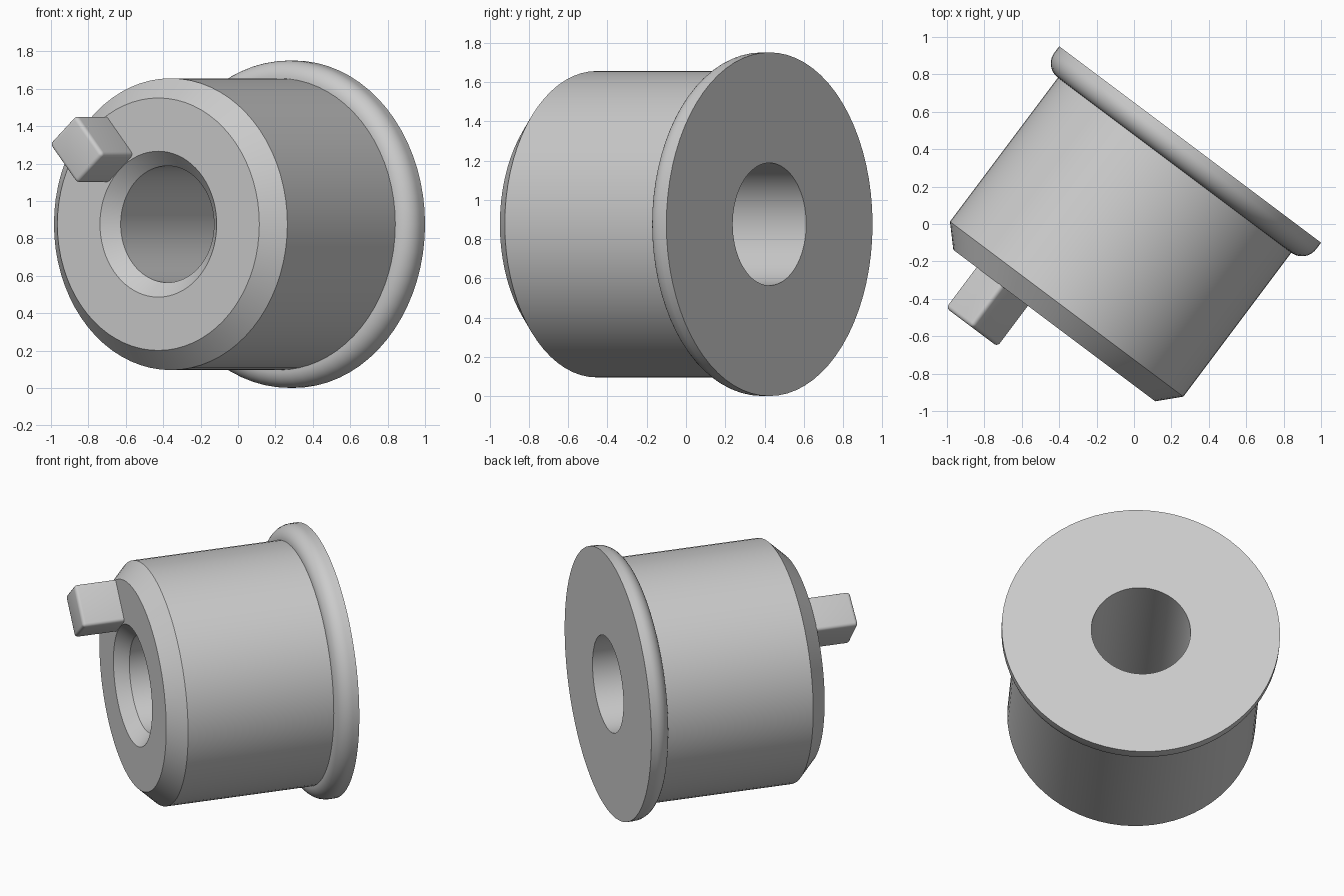
import bpy, bmesh, math
from mathutils import Matrix, Vector

if "Cube" in bpy.data.objects:
    bpy.data.objects.remove(bpy.data.objects["Cube"])

# Local frame: x = across, y = world up, z = bore axis pointing to the front
FRAME = Matrix(((0.8, 0, -0.6, 0.30),
                (-0.6, 0, -0.8, 0.425),
                (0, 1, 0, 0.876),
                (0, 0, 0, 1)))
SEGMENTS = 72


def finish(name, bm, angle):
    bmesh.ops.recalc_face_normals(bm, faces=bm.faces)
    mesh = bpy.data.meshes.new(name)
    bm.to_mesh(mesh)
    bm.free()
    ob = bpy.data.objects.new(name, mesh)
    bpy.context.collection.objects.link(ob)
    ob.matrix_world = FRAME
    bpy.ops.object.select_all(action='DESELECT')
    ob.select_set(True)
    bpy.context.view_layer.objects.active = ob
    bpy.ops.object.shade_smooth_by_angle(angle=math.radians(angle))
    return ob


def lathe(name, profile):
    """Revolve a closed (radius, depth) outline around local z."""
    bm = bmesh.new()
    rings = []
    for i in range(SEGMENTS):
        a = math.tau * i / SEGMENTS
        rings.append([bm.verts.new((r * math.cos(a), r * math.sin(a), d)) for r, d in profile])
    n = len(profile)
    for i in range(SEGMENTS):
        p, q = rings[i], rings[(i + 1) % SEGMENTS]
        for j in range(n):
            k = (j + 1) % n
            bm.faces.new((p[j], q[j], q[k], p[k]))
    return finish(name, bm, 30)


# Bushing: flange with rounded rim, barrel, chamfered nose and countersunk bore
rim = [(0.78 + 0.095 * math.cos(math.pi / 2 * i / 10),
        0.043 + 0.095 * math.sin(math.pi / 2 * i / 10)) for i in range(11)]
lathe("flanged_bushing",
      [(0.312, 0), (0.875, 0)] + rim +
      [(0.78, 1.10), (0.675, 1.21), (0.39, 1.21), (0.312, 1.13)])

# Drive tab: rounded block on the nose, aligned radially
tilt = math.radians(41)
bm = bmesh.new()
bmesh.ops.create_cube(bm, size=1)
bmesh.ops.scale(bm, vec=Vector((0.235, 0.28, 0.31)), verts=bm.verts)
edges = [e for e in bm.edges if max(v.co.z for v in e.verts) > 0]
bmesh.ops.bevel(bm, geom=edges, offset=0.022, segments=4, profile=0.5, affect='EDGES')
bmesh.ops.translate(bm, vec=Vector((0, 0.53, 1.327)), verts=bm.verts)
bmesh.ops.rotate(bm, cent=Vector(), matrix=Matrix.Rotation(tilt, 3, 'Z'), verts=bm.verts)
finish("drive_tab", bm, 40)
